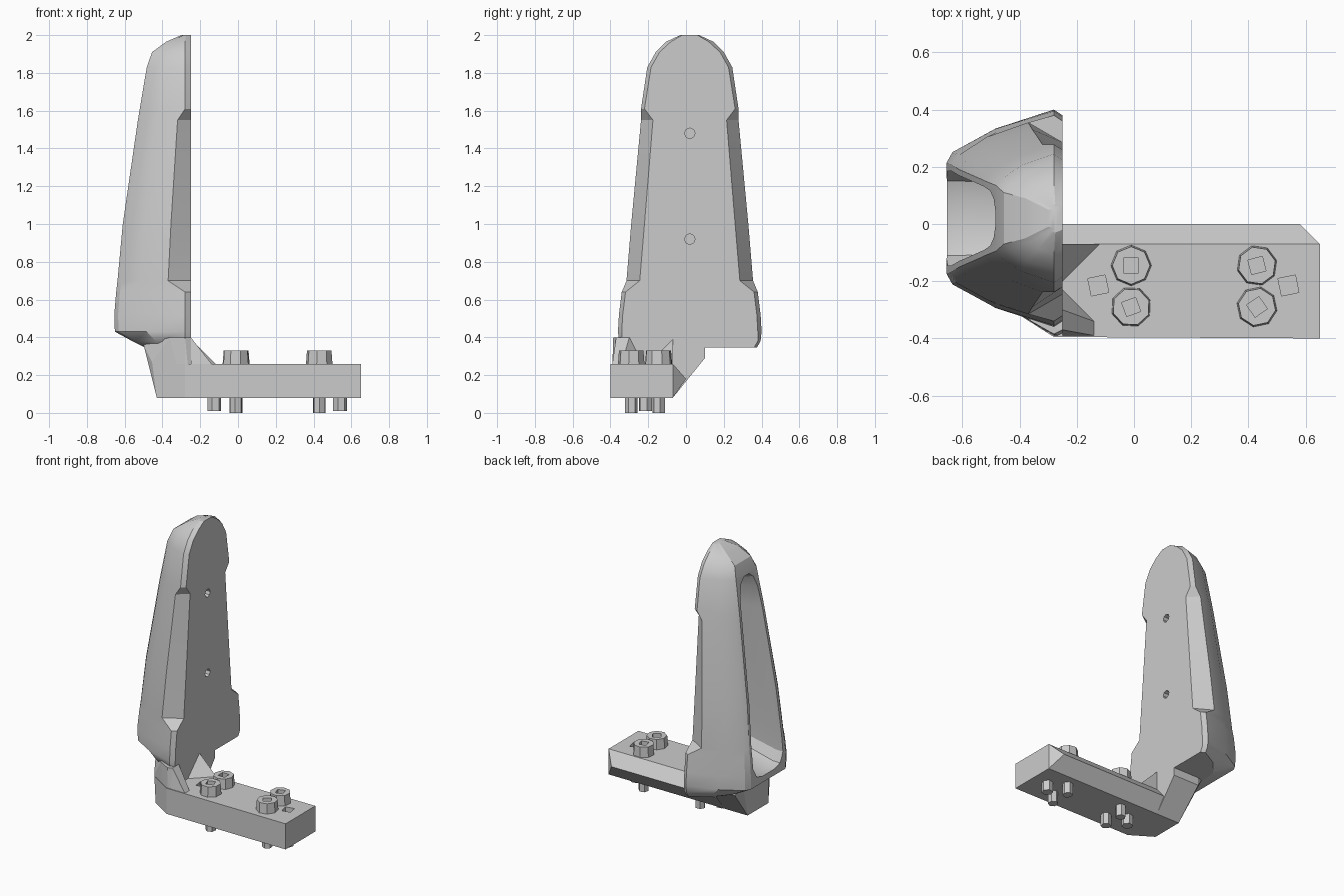
import bpy, bmesh, math
from mathutils import Vector

if "Cube" in bpy.data.objects:
    bpy.data.objects.remove(bpy.data.objects["Cube"], do_unlink=True)

grey = bpy.data.materials.new("light grey")
grey.use_nodes = True
grey.diffuse_color = (0.6, 0.6, 0.6, 1)
grey.node_tree.nodes["Principled BSDF"].inputs["Base Color"].default_value = (0.6, 0.6, 0.6, 1)


def finish(name, bm):
    """Turn a bmesh into a linked object with the shared material."""
    bmesh.ops.recalc_face_normals(bm, faces=bm.faces)
    mesh = bpy.data.meshes.new(name)
    bm.to_mesh(mesh)
    bm.free()
    mesh.materials.append(grey)
    obj = bpy.data.objects.new(name, mesh)
    bpy.context.collection.objects.link(obj)
    return obj


def loft(name, rings):
    """Skin a list of equal-length closed rings and cap both ends."""
    bm = bmesh.new()
    loops = [[bm.verts.new(p) for p in ring] for ring in rings]
    for a, b in zip(loops, loops[1:]):
        for i in range(len(a)):
            j = (i + 1) % len(a)
            bm.faces.new((a[i], a[j], b[j], b[i]))
    bm.faces.new(loops[0])
    bm.faces.new(loops[-1])
    return finish(name, bm)


def hull(name, points):
    """Solid convex block around a few corner points."""
    bm = bmesh.new()
    verts = [bm.verts.new(p) for p in points]
    bmesh.ops.convex_hull(bm, input=verts)
    bmesh.ops.dissolve_limit(bm, angle_limit=0.02, verts=bm.verts, edges=bm.edges)
    return finish(name, bm)


def disc(x, y, z, r, sides=8, turn=0.0):
    steps = [2 * math.pi * i / sides + turn for i in range(sides)]
    return [(x + r * math.cos(a), y + r * math.sin(a), z) for a in steps]


def square(x, y, z, r, turn=0.0):
    """Square ring with eight points, so it can join an octagon."""
    ring = []
    for i in range(8):
        a = math.pi * i / 4
        k = r / max(abs(math.cos(a)), abs(math.sin(a)))
        ring.append((x + k * math.cos(a + turn), y + k * math.sin(a + turn), z))
    return ring


def cut(obj, cutter):
    mod = obj.modifiers.new("cut", "BOOLEAN")
    mod.operation = "DIFFERENCE"
    mod.solver = "EXACT"
    mod.object = cutter
    bpy.context.view_layer.objects.active = obj
    bpy.ops.object.modifier_apply(modifier=mod.name)
    bpy.data.objects.remove(cutter, do_unlink=True)


FRONT, MID = -0.25, 0.02


# Upright housing: height, front half width, widest x, widest half, back x, back half
levels = [
    (0.345, 0.34, -0.28, 0.355, -0.49, 0.17),
    (0.38, 0.36, -0.28, 0.375, -0.56, 0.19),
    (0.43, 0.36, -0.28, 0.38, -0.652, 0.19),
    (0.52, 0.355, -0.28, 0.375, -0.655, 0.195),
    (0.64, 0.34, -0.28, 0.36, -0.645, 0.19),
    (0.70, 0.265, -0.37, 0.335, -0.638, 0.187),
    (1.00, 0.24, -0.355, 0.31, -0.61, 0.17),
    (1.55, 0.195, -0.32, 0.258, -0.53, 0.135),
    (1.61, 0.24, -0.28, 0.258, -0.52, 0.13),
    (1.83, 0.205, -0.28, 0.225, -0.483, 0.115),
    (1.91, 0.16, -0.28, 0.18, -0.455, 0.09),
    (1.965, 0.10, -0.28, 0.125, -0.38, 0.07),
    (2.0, 0.04, -0.275, 0.05, -0.3, 0.03),
]


def housing_ring(level):
    z, wf, xm, wm, xb, wb = level
    bulge = 0.1 * (wm - wb)
    half = [(FRONT, wf), (xm, wm),
            (0.45 * xm + 0.55 * xb, 0.45 * wm + 0.55 * wb + 2 * bulge),
            (xb + 0.02, wb + 2 * bulge), (xb, wb)]
    right = [(x, MID + w, z) for x, w in half]
    left = [(x, MID - w, z) for x, w in reversed(half)]
    return right + left


housing = loft("upright_housing", [housing_ring(l) for l in levels])

# Long tapered slot opening to the outer side
slot_half = [(0.07, 0.475), (0.13, 0.495), (0.165, 0.56), (0.165, 0.7),
             (0.115, 1.6), (0.1, 1.74), (0.07, 1.82), (0.03, 1.855)]
slot_rings = []
for x, s in ((-0.8, 1.0), (-0.6, 1.0), (-0.33, 0.88)):
    pts = [(x, MID + w * s, 1.15 + (z - 1.15) * s) for w, z in slot_half]
    pts += [(x, MID - w * s, 1.15 + (z - 1.15) * s) for w, z in reversed(slot_half)]
    slot_rings.append(pts)
cut(housing, loft("slot_cutter", slot_rings))

# Small blind screw holes in the flat face
for z in (0.92, 1.48):
    rings = [[(x, MID + p[0], z + p[1]) for p in disc(0, 0, 0, 0.028)]
             for x in (-0.285, -0.2)]
    cut(housing, loft("hole_cutter", rings))

# Foot with a ridge along its back and a clipped outer corner
foot_plan = [(0.65, -0.4), (0.65, -0.07), (-0.43, -0.07), (-0.43, -0.3), (-0.28, -0.395)]
corners = [(x, y, z) for x, y in foot_plan for z in (0.08, 0.26)]
foot = hull("foot", corners + [(0.58, 0, 0.18), (-0.43, 0, 0.18)])

# Square holes in the foot, each with a peg below
PEGS = (-0.125, 0.54)
for x in PEGS:
    cut(foot, loft("square_cutter", [square(x, -0.215, z, 0.031, 0.2) for z in (0.16, 0.3)]))

# Neck that blends the foot into the housing
neck = [(-0.43, -0.3, 0.08), (-0.28, -0.395, 0.08), (FRONT, -0.395, 0.08),
        (FRONT, -0.07, 0.08), (-0.43, -0.07, 0.08),
        (FRONT, 0, 0.18), (-0.44, 0, 0.18)]
neck += [(x, 0.1, z) for x in (FRONT, -0.45) for z in (0.29, 0.38)]
neck += [(-0.455, -0.28, 0.27), (-0.5, -0.2, 0.36), (-0.5, 0.08, 0.36),
         (-0.36, -0.34, 0.4), (-0.28, -0.385, 0.4), (FRONT, -0.37, 0.4)]
hull("neck", neck)

# Gussets in the inner corner
hull("back_gusset", [(FRONT, -0.07, 0.39), (FRONT, -0.07, 0.26),
                     (-0.12, -0.07, 0.26), (FRONT, -0.2, 0.26)])
hull("front_gusset", [(FRONT, -0.37, 0.4), (FRONT, -0.3, 0.4), (FRONT, -0.23, 0.26),
                      (-0.14, -0.34, 0.26), (-0.14, -0.39, 0.26), (FRONT, -0.39, 0.26)])

# Bolts: socketed heads above, pegs below
for i, x in enumerate((-0.01, 0.43)):
    for j, y in enumerate((-0.145, -0.29)):
        turn = 0.35 * j + 0.25 * i
        loft("bolt_head", [disc(x, y, 0.25, 0.072, turn=turn), disc(x, y, 0.33, 0.066, turn=turn),
                           square(x, y, 0.33, 0.026, turn), square(x, y, 0.28, 0.026, turn)])
        loft("bolt_peg", [disc(x, y, z, 0.034, 6, turn) for z in (0.0, 0.1)])
for x in PEGS:
    loft("locating_peg", [disc(x, -0.215, z, 0.037, 6, 0.2) for z in (0.01, 0.1)])

# Soft shading on the housing only
bpy.ops.object.select_all(action="DESELECT")
housing.select_set(True)
bpy.context.view_layer.objects.active = housing
bpy.ops.object.shade_smooth_by_angle(angle=math.radians(25))
